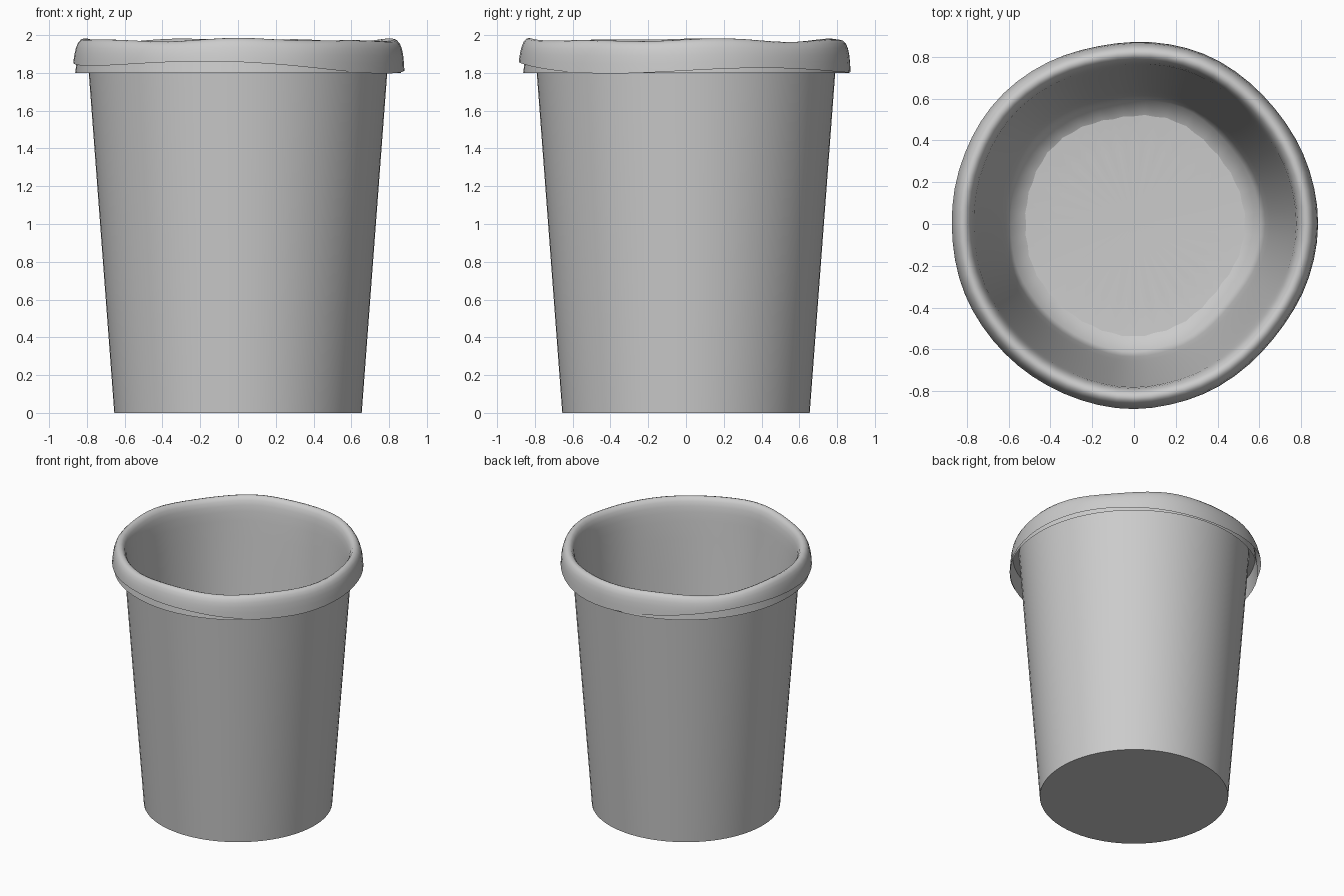
import bpy, bmesh, math, random

cube = bpy.data.objects.get("Cube")
if cube:
    bpy.data.objects.remove(cube)
random.seed(4)


def make_material(name, rgb):
    mat = bpy.data.materials.new(name)
    mat.use_nodes = True
    mat.diffuse_color = (*rgb, 1)
    mat.node_tree.nodes["Principled BSDF"].inputs["Base Color"].default_value = (*rgb, 1)
    return mat


GREY = make_material("light grey", (0.6, 0.6, 0.6))


def lathe(name, profile, segments, warp=None, floor=None):
    """Spin (radius, height) points round z; warp shifts each point, floor closes the start."""
    bm = bmesh.new()
    rings = []
    for k, (r, z) in enumerate(profile):
        ring = []
        for i in range(segments):
            a = 2 * math.pi * i / segments
            rr, zz = warp(k, a, r, z) if warp else (r, z)
            ring.append(bm.verts.new((rr * math.cos(a), rr * math.sin(a), zz)))
        rings.append(ring)
    for low, high in zip(rings, rings[1:]):
        for i in range(segments):
            j = (i + 1) % segments
            bm.faces.new((low[i], low[j], high[j], high[i]))
    if floor is not None:
        hub = bm.verts.new((0, 0, floor))
        for i in range(segments):
            bm.faces.new((hub, rings[0][(i + 1) % segments], rings[0][i]))
    mesh = bpy.data.meshes.new(name)
    bm.to_mesh(mesh)
    bm.free()
    mesh.materials.append(GREY)
    obj = bpy.data.objects.new(name, mesh)
    bpy.context.collection.objects.link(obj)
    return obj


def smooth(obj, degrees):
    bpy.ops.object.select_all(action="DESELECT")
    obj.select_set(True)
    bpy.context.view_layer.objects.active = obj
    bpy.ops.object.shade_smooth_by_angle(angle=math.radians(degrees))


# Tapered bin with a hollow turned-down lip
bin_body = lathe("bin_body", [(0.655, 0), (0.79, 1.8), (0.80, 1.93), (0.845, 1.93),
                              (0.862, 1.80)], 64, floor=0)
smooth(bin_body, 35)

# Loose liner: floor, inner wall, roll over the lip, then an uneven hem
LINER = [(0.60, 0.04), (0.62, 0.12), (0.67, 0.6), (0.72, 1.2), (0.765, 1.75), (0.775, 1.88),
         (0.79, 1.955), (0.825, 1.983), (0.86, 1.96), (0.877, 1.90), (0.882, 1.84)]
JITTER = [random.uniform(-1, 1) for _ in range(32)]


def crumple(k, a, r, z):
    j = JITTER[round(a * 32 / (2 * math.pi)) % 32]
    wave = 0.006 * math.sin(3 * a + 0.6) + 0.006 * math.sin(5 * a + 2) + 0.005 * j
    if k < 5:
        wave *= 1.6
    if 5 <= k <= 8:
        z += 0.006 * math.sin(4 * a + 1) + 0.007 * math.sin(7 * a) + 0.003 * j
    if k == len(LINER) - 1:
        z = 1.832 - 0.025 * math.cos(a - 0.3) + 0.02 * math.sin(3 * a + 0.2)
    return r + wave, z


liner = lathe("bin_liner", LINER, 32, warp=crumple, floor=0.05)
sub = liner.modifiers.new("soft folds", "SUBSURF")
sub.levels = sub.render_levels = 1
smooth(liner, 75)
